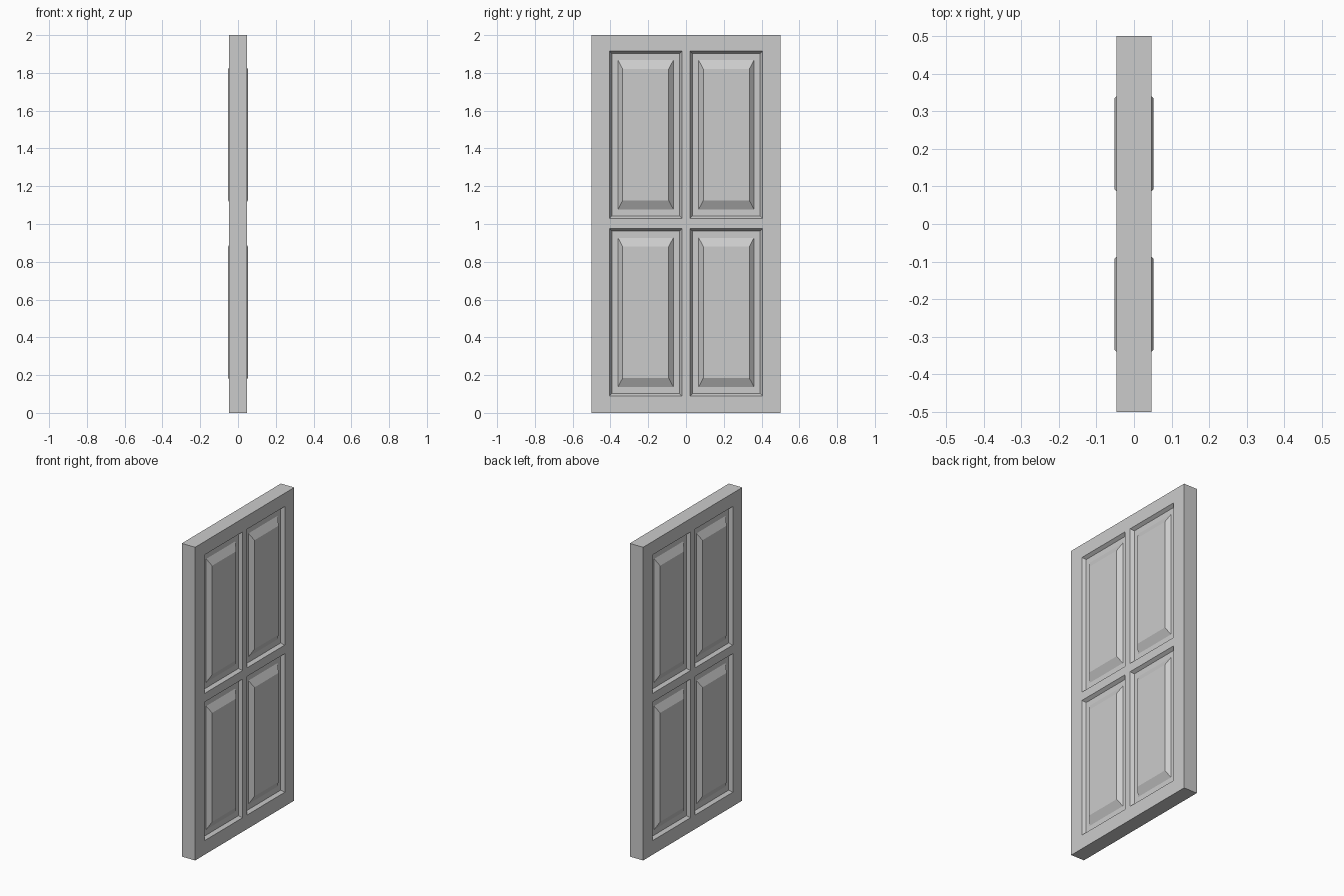
import bpy, bmesh

if "Cube" in bpy.data.objects:
    bpy.data.objects.remove(bpy.data.objects["Cube"])

HALF_T, HALF_W, HEIGHT = 0.047, 0.5, 2.0
YS = [(-0.405, -0.022), (0.022, 0.405)]
ZS = [(0.09, 0.975), (1.03, 1.915)]

# Rings of each moulded panel: (inset in y, inset in z, distance from door centre)
RINGS = [(0, 0, HALF_T), (0.013, 0.013, 0.027),
         (0.045, 0.048, 0.027), (0.07, 0.095, 0.052)]

paint = bpy.data.materials.new("grey paint")
paint.diffuse_color = (0.6, 0.6, 0.6, 1)
paint.use_nodes = True
paint.node_tree.nodes["Principled BSDF"].inputs["Base Color"].default_value = paint.diffuse_color

bm = bmesh.new()


def quad(points):
    bm.faces.new([bm.verts.new(p) for p in points])


def rect(x, y0, y1, z0, z1):
    return [(x, y0, z0), (x, y1, z0), (x, y1, z1), (x, y0, z1)]


def panel(side, y0, y1, z0, z1):
    """Sloped recess wall, flat groove and raised bevelled field."""
    loops = [rect(side * x, y0 + iy, y1 - iy, z0 + iz, z1 - iz)
             for iy, iz, x in RINGS]
    for a, b in zip(loops, loops[1:]):
        for i in range(4):
            j = (i + 1) % 4
            quad([a[i], a[j], b[j], b[i]])
    quad(loops[-1])


# Both broad faces: a grid of stiles and rails with panels in the openings
y_cuts = [-HALF_W] + [y for pair in YS for y in pair] + [HALF_W]
z_cuts = [0] + [z for pair in ZS for z in pair] + [HEIGHT]
for side in (-1, 1):
    for i in range(5):
        for j in range(5):
            cell = (y_cuts[i], y_cuts[i + 1], z_cuts[j], z_cuts[j + 1])
            if i % 2 and j % 2:
                panel(side, *cell)
            else:
                quad(rect(side * HALF_T, *cell))

# Door edges, split to match the grid
for a, b in zip(y_cuts, y_cuts[1:]):
    for z in (0, HEIGHT):
        quad([(-HALF_T, a, z), (HALF_T, a, z), (HALF_T, b, z), (-HALF_T, b, z)])
for a, b in zip(z_cuts, z_cuts[1:]):
    for y in (-HALF_W, HALF_W):
        quad([(-HALF_T, y, a), (HALF_T, y, a), (HALF_T, y, b), (-HALF_T, y, b)])

bmesh.ops.remove_doubles(bm, verts=bm.verts, dist=0.0001)
bmesh.ops.recalc_face_normals(bm, faces=bm.faces)
bmesh.ops.dissolve_limit(bm, angle_limit=0.01, verts=bm.verts, edges=bm.edges)

mesh = bpy.data.meshes.new("panelled_door")
bm.to_mesh(mesh)
bm.free()
mesh.materials.append(paint)
door = bpy.data.objects.new("panelled_door", mesh)
bpy.context.collection.objects.link(door)
